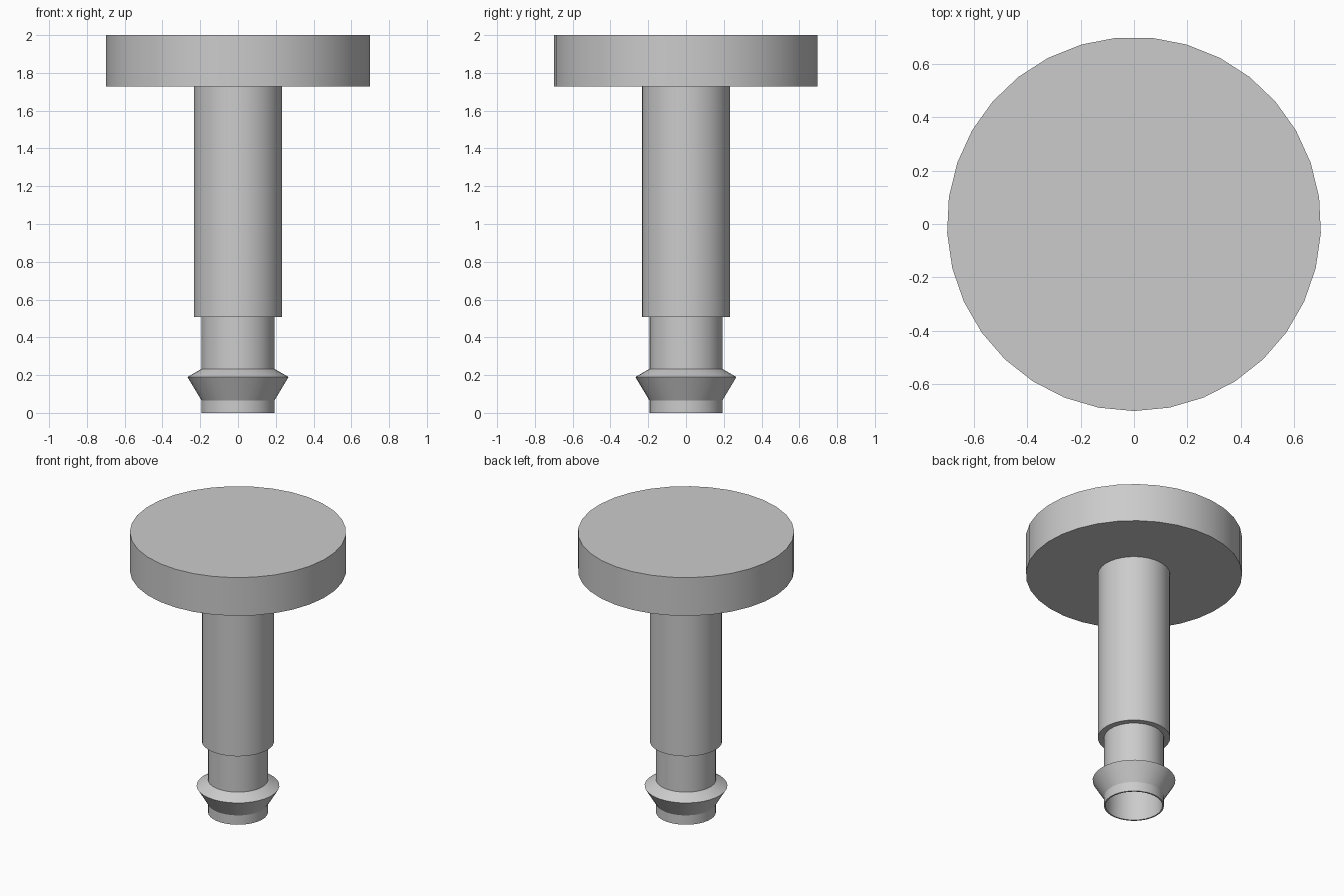
import bpy, bmesh, math

cube = bpy.data.objects.get("Cube")
if cube:
    bpy.data.objects.remove(cube, do_unlink=True)

SIDES = 33
HEAD_R, SHAFT_R, TIP_R, BARB_R = 0.70, 0.234, 0.194, 0.268
BORE_R = 0.184

grey = bpy.data.materials.new("plain grey")
grey.use_nodes = True
colour = (0.6, 0.6, 0.6, 1)
grey.diffuse_color = colour
grey.node_tree.nodes["Principled BSDF"].inputs["Base Color"].default_value = colour


def lathe(name, profile, ring=False):
    """Revolve (radius, z) points; a ring joins the last point to the first, otherwise ends are capped."""
    bm = bmesh.new()
    loops = []
    for r, z in profile:
        angles = [math.tau * i / SIDES - math.pi / 2 for i in range(SIDES)]
        loops.append([bm.verts.new((r * math.cos(a), r * math.sin(a), z)) for a in angles])
    pairs = list(zip(loops, loops[1:]))
    if ring:
        pairs.append((loops[-1], loops[0]))
    else:
        bm.faces.new(loops[0])
        bm.faces.new(loops[-1])
    for a, b in pairs:
        for i in range(SIDES):
            j = (i + 1) % SIDES
            bm.faces.new((a[i], a[j], b[j], b[i]))
    bmesh.ops.recalc_face_normals(bm, faces=bm.faces)
    mesh = bpy.data.meshes.new(name)
    bm.to_mesh(mesh)
    bm.free()
    mesh.materials.append(grey)
    obj = bpy.data.objects.new(name, mesh)
    bpy.context.collection.objects.link(obj)
    bpy.ops.object.select_all(action="DESELECT")
    obj.select_set(True)
    bpy.context.view_layer.objects.active = obj
    bpy.ops.object.shade_smooth_by_angle(angle=math.radians(25))
    return obj


# Wide flat head and solid shaft
lathe("head", [(HEAD_R, 1.727), (HEAD_R, 2.0)])
lathe("shaft", [(SHAFT_R, 0.507), (SHAFT_R, 1.735)])

# Hollow thin-walled tip, open at the bottom
lathe("tip_tube", [(TIP_R, 0), (TIP_R, 0.515), (BORE_R, 0.515), (BORE_R, 0)], ring=True)

# Flared retaining barb around the tip
lathe("barb", [(TIP_R - 0.004, 0.06), (BARB_R, 0.19), (TIP_R - 0.004, 0.235)], ring=True)
